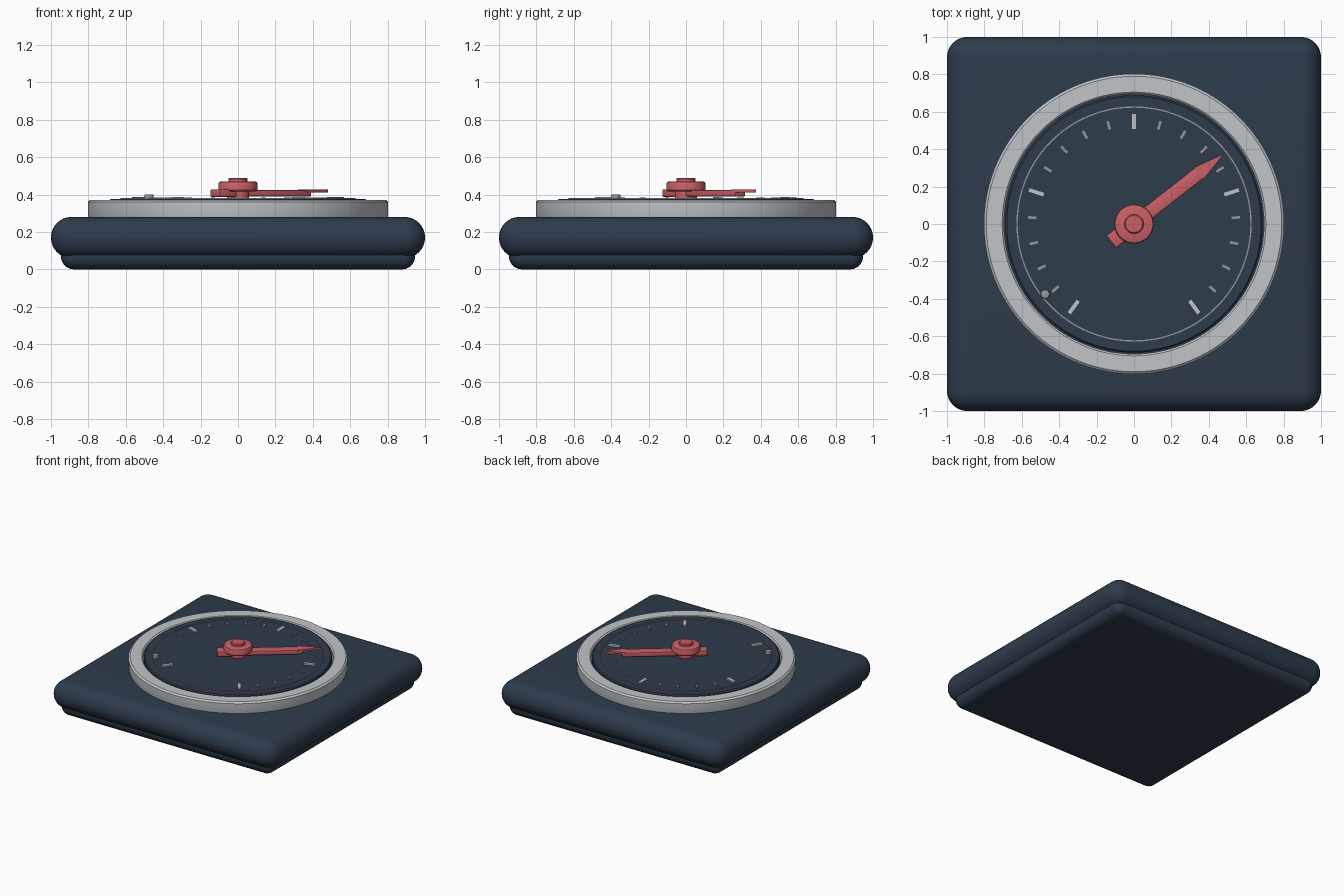
import bpy, bmesh, math
from mathutils import Matrix, Vector

if "Cube" in bpy.data.objects:
    bpy.data.objects.remove(bpy.data.objects["Cube"])


def material(name, rgb):
    m = bpy.data.materials.new(name)
    m.diffuse_color = (*rgb, 1)
    m.use_nodes = True
    m.node_tree.nodes["Principled BSDF"].inputs["Base Color"].default_value = m.diffuse_color
    return m


NAVY = material("navy", (0.028, 0.045, 0.072))
SILVER = material("silver", (0.53, 0.56, 0.575))
GREY = material("grey", (0.30, 0.31, 0.31))
RED = material("red", (0.60, 0.115, 0.135))


def finish(name, bm, mat, bevel=0, segments=3):
    bmesh.ops.recalc_face_normals(bm, faces=bm.faces[:])
    me = bpy.data.meshes.new(name)
    bm.to_mesh(me)
    bm.free()
    me.materials.append(mat)
    ob = bpy.data.objects.new(name, me)
    bpy.context.collection.objects.link(ob)
    bpy.context.view_layer.objects.active = ob
    ob.select_set(True)
    if bevel:
        mod = ob.modifiers.new("bevel", "BEVEL")
        mod.width, mod.segments = bevel, segments
        mod.limit_method = "ANGLE"
        bpy.ops.object.modifier_apply(modifier=mod.name)
    bpy.ops.object.shade_smooth_by_angle(angle=math.radians(35))
    ob.select_set(False)
    return ob


def add_box(bm, x0, x1, y0, y1, z0, z1, turn=0):
    """Box between limits, then turned about the z axis."""
    m = (Matrix.Rotation(turn, 4, "Z")
         @ Matrix.Translation(((x0 + x1) / 2, (y0 + y1) / 2, (z0 + z1) / 2))
         @ Matrix.Diagonal((x1 - x0, y1 - y0, z1 - z0, 1)))
    bmesh.ops.create_cube(bm, size=1, matrix=m)


def box(name, mat, half, z0, z1, bevel):
    bm = bmesh.new()
    add_box(bm, -half, half, -half, half, z0, z1)
    return finish(name, bm, mat, bevel, 8)


def lathe(name, mat, profile, closed=False, steps=96):
    """Spin an (r, z) profile about the z axis."""
    bm = bmesh.new()
    vs = [bm.verts.new((r, 0, z)) for r, z in profile]
    pairs = list(zip(vs, vs[1:])) + ([(vs[-1], vs[0])] if closed else [])
    edges = [bm.edges.new(p) for p in pairs]
    bmesh.ops.spin(bm, geom=vs + edges, cent=(0, 0, 0), axis=(0, 0, 1),
                   angle=2 * math.pi, steps=steps)
    bmesh.ops.remove_doubles(bm, verts=bm.verts[:], dist=1e-5)
    return finish(name, bm, mat)


# Housing: soft slab on a smaller foot
box("foot", NAVY, 0.947, 0, 0.16, 0.07)
box("housing", NAVY, 1.0, 0.06, 0.28, 0.109)

# Bezel ring and dial
lathe("bezel", SILVER, [(0.695, 0.27), (0.797, 0.27), (0.803, 0.29), (0.803, 0.36),
                        (0.79, 0.372), (0.705, 0.372), (0.695, 0.362)], True)
lathe("dial", NAVY, [(0, 0.27), (0.688, 0.27), (0.688, 0.368), (0.68, 0.376), (0, 0.376)])
lathe("dial_line", GREY, [(0.622, 0.374), (0.629, 0.374), (0.629, 0.382), (0.622, 0.382)], True)

# Tick marks: twenty-five steps, every fifth long, gap at the bottom
major, minor = bmesh.new(), bmesh.new()
for i in range(21):
    turn = math.radians(234 - 14.4 * i)
    if i % 5 == 0:
        add_box(major, 0.505, 0.592, -0.0125, 0.0125, 0.372, 0.388, turn)
    else:
        add_box(minor, 0.522, 0.568, -0.007, 0.007, 0.372, 0.384, turn)
finish("major_ticks", major, SILVER)
finish("minor_ticks", minor, GREY)

# Small stop pin on the dial
bm = bmesh.new()
bmesh.ops.create_cone(bm, cap_ends=True, segments=24, radius1=0.024, radius2=0.024, depth=0.03,
                      matrix=Matrix.Translation((-0.475, -0.375, 0.386)))
finish("stop_pin", bm, GREY, 0.005, 2)

# Pointer: arm, pointed tip and tail block
angle = math.radians(38)
bm = bmesh.new()
add_box(bm, 0, 0.47, -0.036, 0.036, 0.39, 0.424, angle)
finish("pointer_arm", bm, RED, 0.005, 2)
bm = bmesh.new()
add_box(bm, -0.155, 0, -0.042, 0.042, 0.388, 0.428, angle)
finish("pointer_tail", bm, RED, 0.005, 2)
bm = bmesh.new()
rot = Matrix.Rotation(angle, 3, "Z")
outline = [(0.44, -0.04), (0.61, 0), (0.44, 0.04)]
low, high = [[bm.verts.new(rot @ Vector((x, y, z))) for x, y in outline] for z in (0.412, 0.427)]
bm.faces.new(low)
bm.faces.new(high)
for i in range(3):
    j = (i + 1) % 3
    bm.faces.new((low[i], low[j], high[j], high[i]))
finish("pointer_tip", bm, RED)

# Hub and its cap
lathe("hub", RED, [(0, 0.378), (0.06, 0.378), (0.06, 0.415), (0.097, 0.415), (0.105, 0.423),
                   (0.105, 0.457), (0.101, 0.466), (0.092, 0.47), (0, 0.47)], steps=48)
lathe("hub_cap", RED, [(0, 0.46), (0.051, 0.46), (0.051, 0.483), (0.045, 0.489), (0, 0.489)], steps=48)
